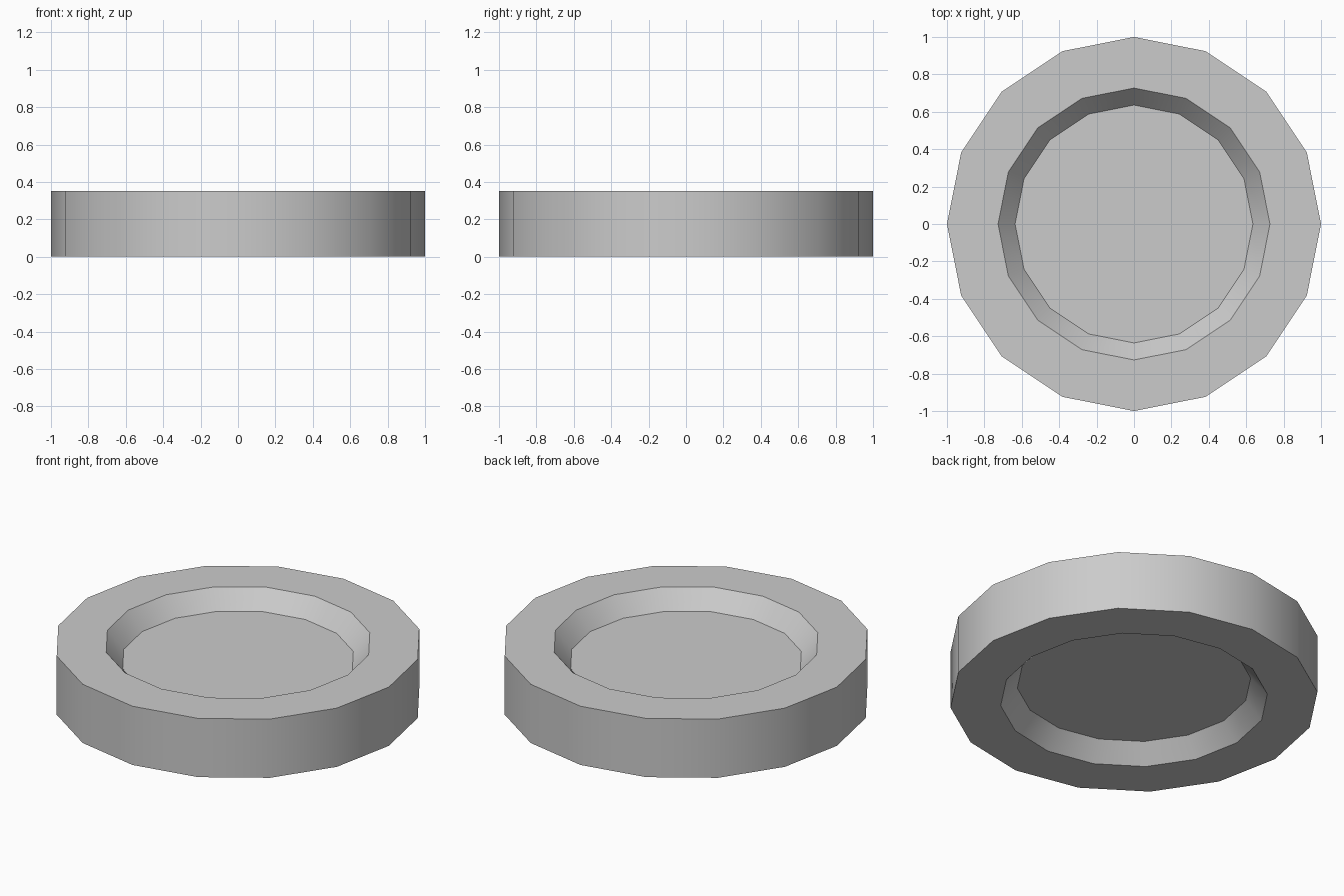
import bpy, bmesh, math

if "Cube" in bpy.data.objects:
    bpy.data.objects.remove(bpy.data.objects["Cube"])

SIDES, HEIGHT, DEPTH = 16, 0.352, 0.105

# profile from the bottom recess floor, round the rim, to the top recess floor
profile = [(0.636, DEPTH), (0.727, 0), (1, 0),
           (1, HEIGHT), (0.727, HEIGHT), (0.636, HEIGHT - DEPTH)]

bm = bmesh.new()
rings = [[bm.verts.new((r * math.cos(2 * math.pi * i / SIDES),
                        r * math.sin(2 * math.pi * i / SIDES), z))
          for i in range(SIDES)] for r, z in profile]

# walls and flat rims
for a, b in zip(rings, rings[1:]):
    for i in range(SIDES):
        j = (i + 1) % SIDES
        bm.faces.new((a[i], a[j], b[j], b[i]))

# recess floors
bm.faces.new(rings[0][::-1])
bm.faces.new(rings[-1])
bmesh.ops.recalc_face_normals(bm, faces=bm.faces[:])

mesh = bpy.data.meshes.new("recessed_disc")
bm.to_mesh(mesh)
bm.free()
disc = bpy.data.objects.new("recessed_disc", mesh)
bpy.context.collection.objects.link(disc)

# smooth round the sides, sharp at the rims
bpy.context.view_layer.objects.active = disc
disc.select_set(True)
bpy.ops.object.shade_smooth_by_angle(angle=math.radians(30))
